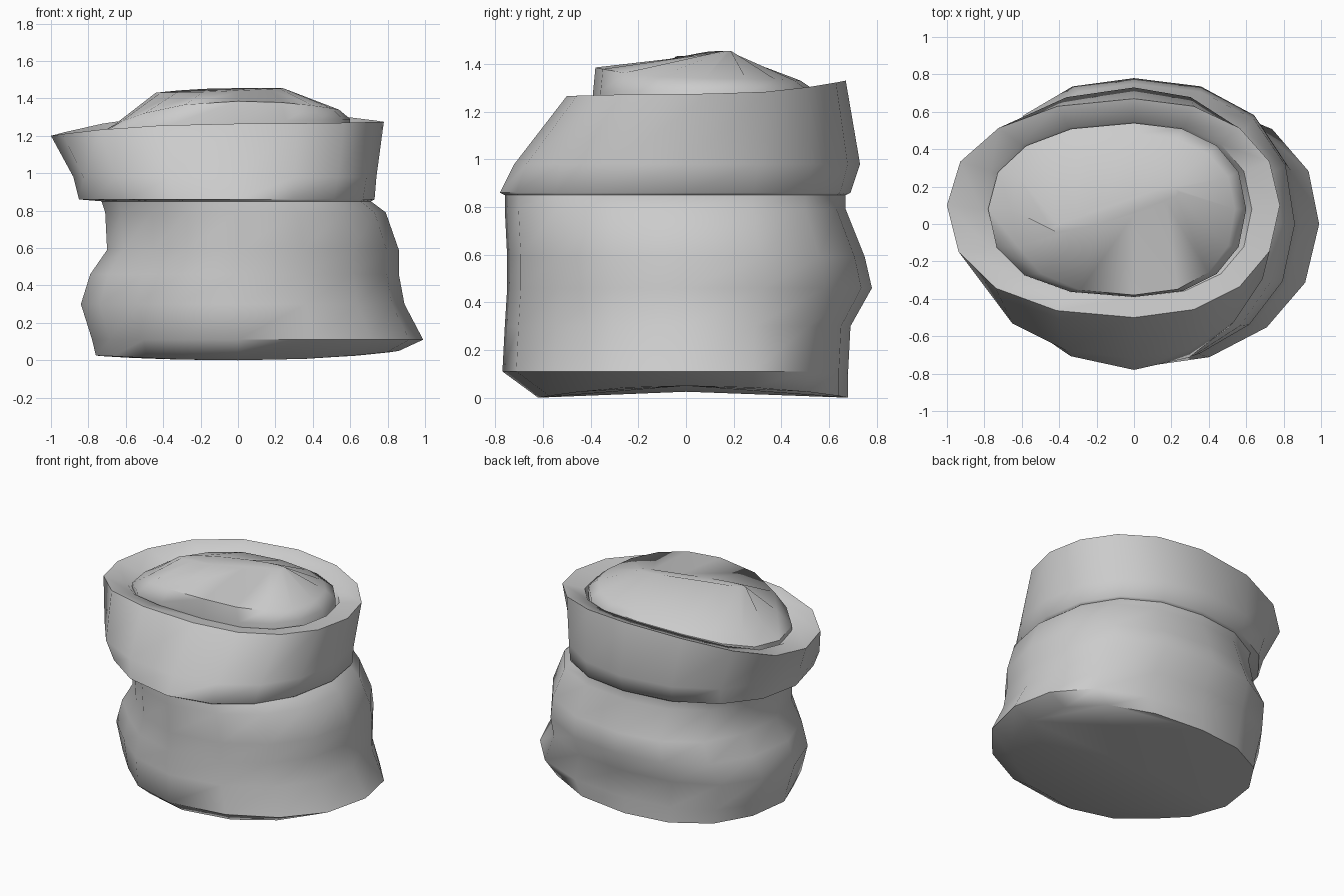
import bpy, bmesh, math

if "Cube" in bpy.data.objects:
    bpy.data.objects.remove(bpy.data.objects["Cube"])

SIDES = 16
BODY = (.03, .03, -.11, -.01)   # slump of the body on its four diagonals
CUFF = (0, 0, .02, 0)


def ring_points(cy, reach, height, diag=CUFF, e=0.93, skew=0.0):
    """Lopsided oval: reach and height are given for right, back, left, front.
    diag swells or pinches the back-right, back-left, front-left, front-right."""
    if not isinstance(height, tuple):
        height = (height,) * 4
    pts = []
    for i in range(SIDES):
        a = 2 * math.pi * i / SIDES
        c, s = math.cos(a), math.sin(a)
        h = 0 if c >= 0 else 2
        v = 1 if s >= 0 else 3
        w = 1 + diag[i * 4 // SIDES] * math.sin(2 * a) ** 2
        x = math.copysign(abs(c) ** e, c) * reach[h] * w
        y = math.copysign(abs(s) ** e, s) * reach[v] * w + cy + skew * x
        z = height[h] * c * c + height[v] * s * s
        pts.append((x, y, z))
    return pts


def loft(name, rings, cap_start, cap_end, angle):
    bm = bmesh.new()
    loops = [[bm.verts.new(p) for p in r] for r in rings]
    for lo, hi in zip(loops, loops[1:]):
        for i in range(SIDES):
            j = (i + 1) % SIDES
            bm.faces.new((lo[i], lo[j], hi[j], hi[i]))
    if cap_start:
        bm.faces.new(loops[0][::-1])
    if cap_end:
        bm.faces.new(loops[-1])
    me = bpy.data.meshes.new(name)
    bm.to_mesh(me)
    bm.free()
    ob = bpy.data.objects.new(name, me)
    bpy.context.collection.objects.link(ob)
    bpy.ops.object.select_all(action='DESELECT')
    ob.select_set(True)
    bpy.context.view_layer.objects.active = ob
    bpy.ops.object.shade_smooth_by_angle(angle=math.radians(angle))
    return ob


# Slumped sack body
sack = [
    ring_points(0, (.86, .68, .76, .62), (.05, 0, .025, 0), BODY),
    ring_points(0, (.99, .68, .78, .77), .11, BODY),
    ring_points(0, (.89, .69, .84, .76), .30, BODY),
    ring_points(0, (.86, .78, .79, .75), .46, BODY),
    ring_points(0, (.86, .75, .70, .75), .59, BODY),
    ring_points(0, (.79, .67, .71, .76), .79, BODY),
    ring_points(0, (.71, .67, .73, .76), .85, BODY),
]
# Folded-over cuff and its inner lip
sack += [
    ring_points(0, (.73, .69, .85, .78), .86, (.02, 0, -.05, -.03)),
    ring_points(0, (.74, .73, .88, .72), .98),
    ring_points(.10, (.78, .57, 1.0, .60), (1.275, 1.33, 1.20, 1.265)),
    ring_points(.08, (.63, .47, .82, .47), (1.26, 1.29, 1.18, 1.25), e=.88),
    ring_points(.08, (.58, .42, .74, .42), 1.14),
]
loft("sack", sack, True, False, 55)

# Heaped contents rising from the mouth to a slanting ridge
heap = [
    ring_points(.08, (.60, .46, .78, .46), 1.16, e=.88),
    ring_points(.08, (.60, .46, .78, .47), (1.29, 1.29, 1.19, 1.28), e=.88),
    ring_points(.08, (.54, .40, .66, .46), (1.34, 1.33, 1.26, 1.385), e=.88),
    ring_points(.10, (.24, .05, .44, .05), (1.455, 1.455, 1.43, 1.435), skew=.3),
]
loft("heap_of_contents", heap, False, True, 55)
